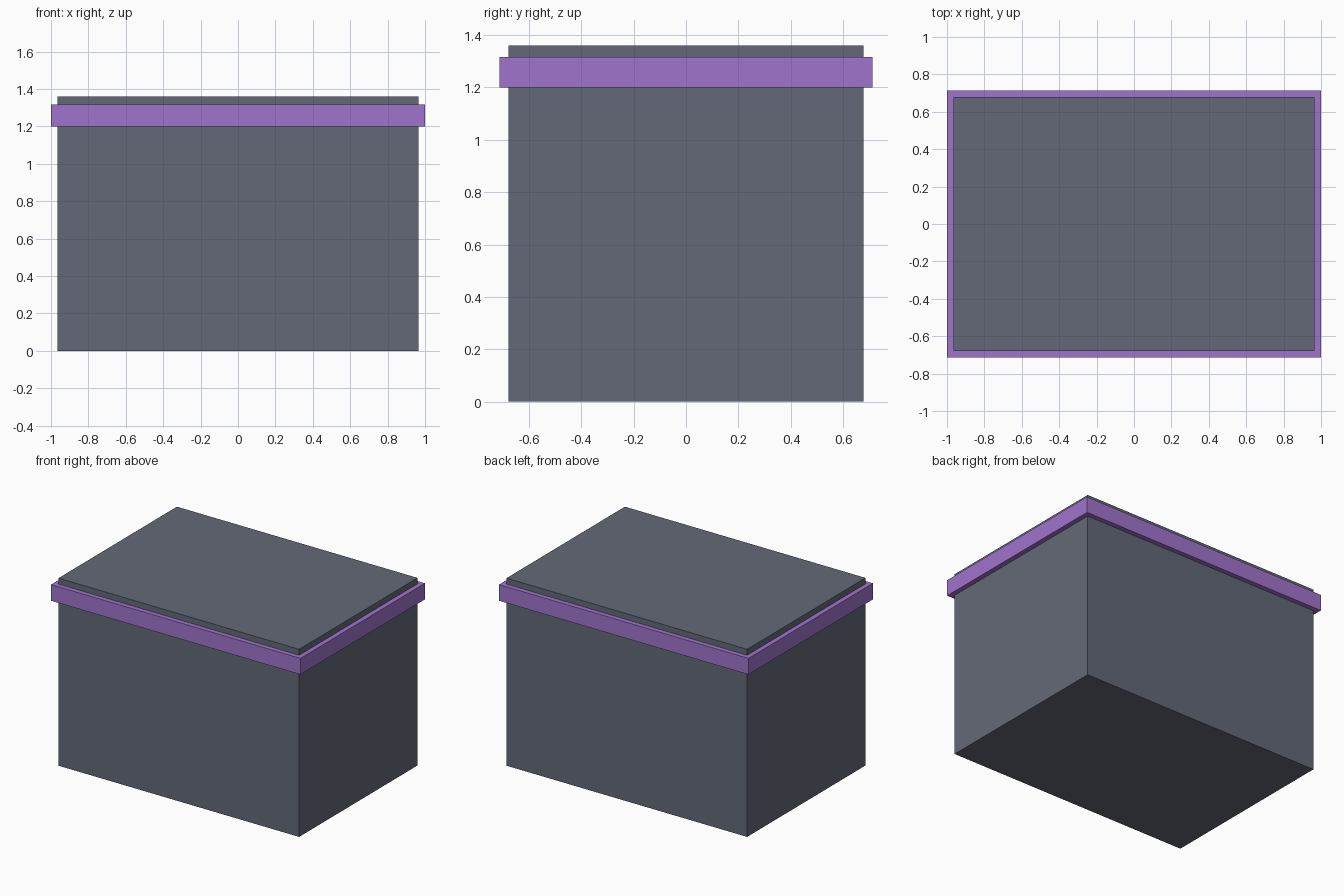
import bpy

cube = bpy.data.objects.get("Cube")
if cube:
    bpy.data.objects.remove(cube, do_unlink=True)


def material(name, rgb):
    mat = bpy.data.materials.new(name)
    mat.use_nodes = True
    color = (*rgb, 1.0)
    mat.diffuse_color = color
    mat.node_tree.nodes["Principled BSDF"].inputs["Base Color"].default_value = color
    return mat


def box(name, width, depth, bottom, top, mat):
    bpy.ops.mesh.primitive_cube_add(size=1, location=(0, 0, (bottom + top) / 2))
    obj = bpy.context.object
    obj.name = obj.data.name = name
    obj.scale = (width, depth, top - bottom)
    bpy.ops.object.transform_apply(location=False, rotation=False, scale=True)
    obj.data.materials.append(mat)
    return obj


slate = material("slate grey", (0.125, 0.141, 0.184))
purple = material("purple", (0.352, 0.174, 0.610))

# Main block, rising slightly above the band
box("body", 1.93, 1.356, 0, 1.36, slate)

# Projecting band around the upper edge
box("trim_band", 2.0, 1.426, 1.2, 1.317, purple)
